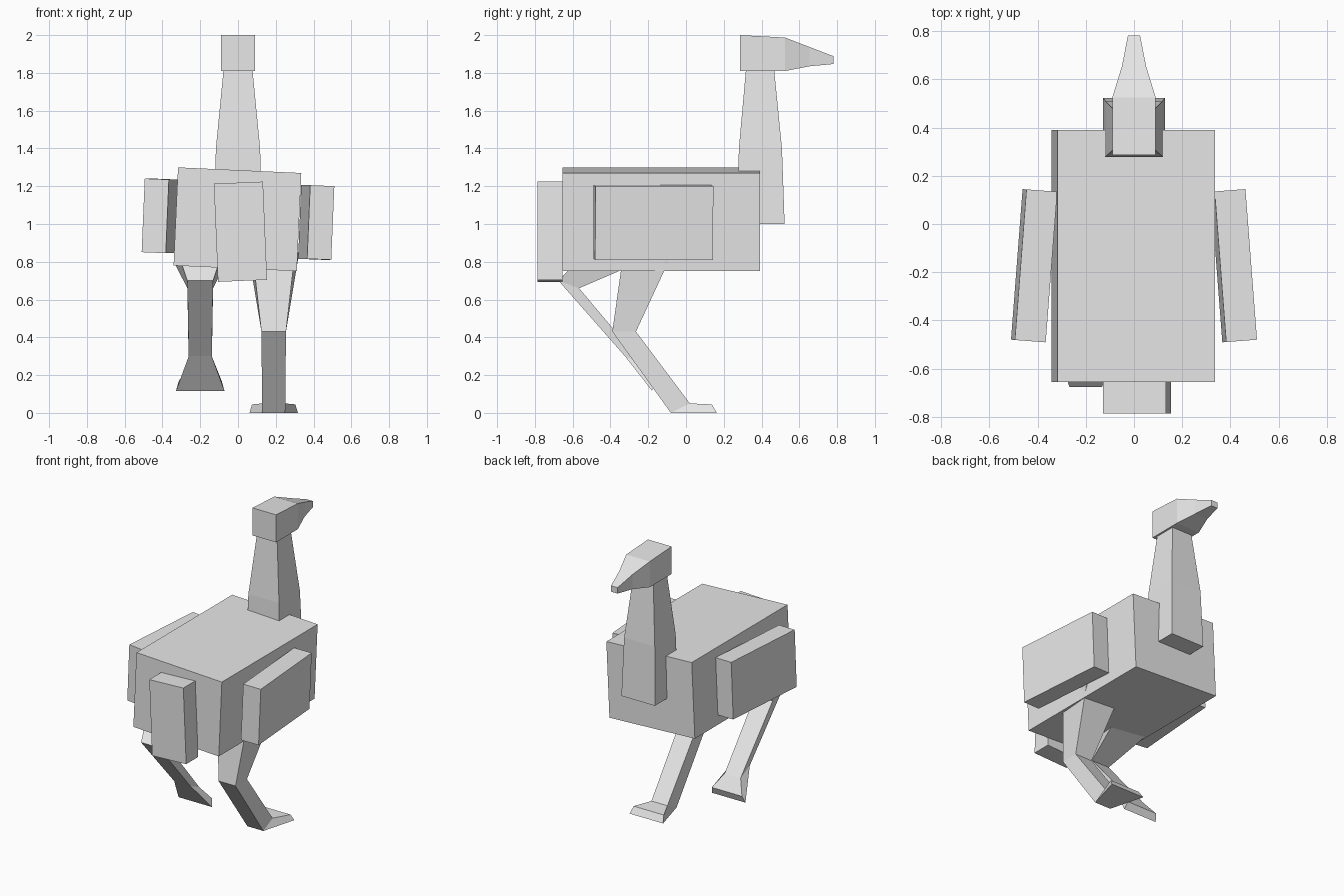
import bpy
import bmesh
from math import radians
from mathutils import Vector

cube = bpy.data.objects.get("Cube")
if cube:
    bpy.data.objects.remove(cube)

grey = bpy.data.materials.new("light_grey")
grey.use_nodes = True
grey.diffuse_color = (0.8, 0.8, 0.8, 1)
grey.node_tree.nodes["Principled BSDF"].inputs["Base Color"].default_value = (0.8, 0.8, 0.8, 1)


def finish(name, bm):
    bmesh.ops.recalc_face_normals(bm, faces=bm.faces)
    mesh = bpy.data.meshes.new(name)
    bm.to_mesh(mesh)
    bm.free()
    mesh.materials.append(grey)
    obj = bpy.data.objects.new(name, mesh)
    bpy.context.collection.objects.link(obj)
    return obj


def box(name, centre, size, roll=0, turn=0):
    bm = bmesh.new()
    bmesh.ops.create_cube(bm, size=1)
    bmesh.ops.scale(bm, vec=size, verts=bm.verts)
    obj = finish(name, bm)
    obj.location = centre
    obj.rotation_euler = (0, radians(roll), radians(turn))
    return obj


def loft(name, x, sections):
    """Each section is two (half width, y, z) edges, joined into a quad tube."""
    bm = bmesh.new()
    rings = []
    for (wa, ya, za), (wb, yb, zb) in sections:
        corners = ((-wa, ya, za), (wa, ya, za), (wb, yb, zb), (-wb, yb, zb))
        rings.append([bm.verts.new(Vector(c) + Vector((x, 0, 0))) for c in corners])
    bm.faces.new(rings[0])
    bm.faces.new(rings[-1])
    for a, b in zip(rings, rings[1:]):
        for i in range(4):
            j = (i + 1) % 4
            bm.faces.new((a[i], a[j], b[j], b[i]))
    return finish(name, bm)


# Body and tail, each leaning slightly to a side
box("body", (-0.003, -0.132, 1.025), (0.653, 1.045, 0.52), roll=2.6)
box("tail", (0.013, -0.72, 0.959), (0.26, 0.13, 0.52), roll=-2.4)

# Wings, splayed out toward the tail
for name, side, z in (("left_wing", 1, 1.008), ("right_wing", -1, 1.043)):
    box(name, (side * 0.414, -0.173, z), (0.128, 0.626, 0.39), roll=2.4, turn=side * 4.4)

# Neck, tapering upward
loft("neck", 0, [((w, back, z), (w, front, z)) for w, back, front, z in (
    (0.128, 0.27, 0.522, 1.0), (0.117, 0.28, 0.508, 1.4), (0.077, 0.317, 0.467, 1.812))])

# Head and beak, tapering forward
loft("head", 0, [((w, y, low), (w, y, high)) for w, y, low, high in (
    (0.09, 0.286, 1.81, 2.0), (0.09, 0.524, 1.81, 1.987),
    (0.05, 0.654, 1.835, 1.937), (0.025, 0.782, 1.847, 1.888))])

# Standing leg: hip, knee, ankle, toe
loft("left_leg", 0.189, [
    ((0.113, -0.331, 0.85), (0.135, -0.07, 0.85)),
    ((0.065, -0.39, 0.43), (0.065, -0.265, 0.43)),
    ((0.061, -0.08, 0.0), (0.061, 0.02, 0.05)),
    ((0.128, 0.163, 0.0), (0.115, 0.137, 0.045))])

# Lifted leg: hip, knee, ankle, toe
loft("right_leg", -0.2, [
    ((0.115, -0.54, 0.84), (0.14, -0.24, 0.8)),
    ((0.068, -0.675, 0.70), (0.068, -0.566, 0.66)),
    ((0.061, -0.323, 0.30), (0.061, -0.223, 0.252)),
    ((0.128, -0.18, 0.117), (0.115, -0.16, 0.165))])
